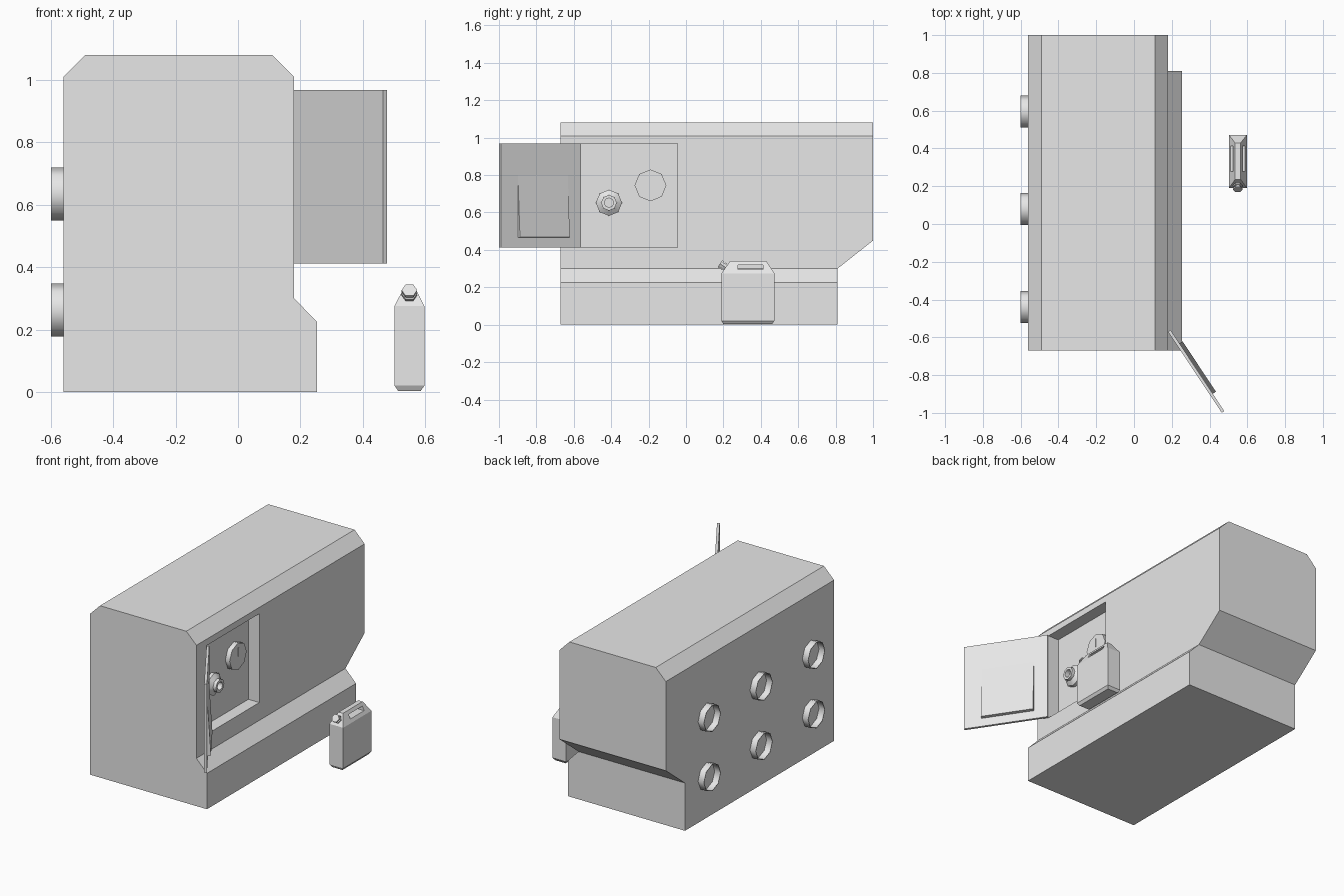
import bpy, bmesh, math
from mathutils import Vector, Matrix

old = bpy.data.objects.get("Cube")
if old:
    bpy.data.objects.remove(old, do_unlink=True)

grey = bpy.data.materials.new("plain grey")
grey.use_nodes = True
grey.diffuse_color = (0.8, 0.8, 0.8, 1)
for node in grey.node_tree.nodes:
    if node.type == 'BSDF_PRINCIPLED':
        node.inputs["Base Color"].default_value = (0.8, 0.8, 0.8, 1)


def finish(name, bm, smooth=False, fix=True):
    if fix:
        bmesh.ops.recalc_face_normals(bm, faces=bm.faces)
    me = bpy.data.meshes.new(name)
    bm.to_mesh(me)
    bm.free()
    me.materials.append(grey)
    for p in me.polygons:
        p.use_smooth = False
    ob = bpy.data.objects.new(name, me)
    bpy.context.collection.objects.link(ob)
    if smooth:
        bpy.ops.object.select_all(action='DESELECT')
        ob.select_set(True)
        bpy.context.view_layer.objects.active = ob
        bpy.ops.object.shade_smooth_by_angle(angle=math.radians(50))
    return ob


def loft(name, rings):
    """Closed solid skinned through rings with equal point counts."""
    bm = bmesh.new()
    loops = [[bm.verts.new(p) for p in r] for r in rings]
    n = len(loops[0])
    for a, b in zip(loops, loops[1:]):
        for i in range(n):
            j = (i + 1) % n
            bm.faces.new((a[i], a[j], b[j], b[i]))
    bm.faces.new(loops[0])
    bm.faces.new(loops[-1])
    return finish(name, bm)


def rect(x0, x1, y0, y1, z):
    return [(x0, y0, z), (x1, y0, z), (x1, y1, z), (x0, y1, z)]


def box(name, x, y, z):
    return loft(name, [rect(*x, *y, z[0]), rect(*x, *y, z[1])])


def lathe(name, profile, origin, axis, sides=8):
    """Turn (radius, distance) points around an axis; radius 0 closes an end."""
    bm = bmesh.new()
    rot = Vector(axis).to_track_quat('Z', 'Y').to_matrix().to_4x4()
    mat = Matrix.Translation(origin) @ rot
    loops = []
    for r, d in profile:
        if r == 0:
            loops.append([bm.verts.new(mat @ Vector((0, 0, d)))] * sides)
        else:
            loops.append([bm.verts.new(mat @ Vector((r * math.cos(t), r * math.sin(t), d)))
                          for t in (math.tau * i / sides for i in range(sides))])
    for a, b in zip(loops, loops[1:]):
        for i in range(sides):
            j = (i + 1) % sides
            vs = list(dict.fromkeys((a[i], a[j], b[j], b[i])))
            bm.faces.new(vs)
    return finish(name, bm, True, fix=False)


def cut(ob, cutter):
    mod = ob.modifiers.new("cut", 'BOOLEAN')
    mod.operation, mod.solver, mod.object = 'DIFFERENCE', 'EXACT', cutter
    bpy.ops.object.select_all(action='DESELECT')
    ob.select_set(True)
    bpy.context.view_layer.objects.active = ob
    bpy.ops.object.modifier_apply(modifier=mod.name)
    bpy.data.objects.remove(cutter, do_unlink=True)


# Housing: front profile run along y, rear underside and panel niche cut away
section = [(-0.56, 0), (0.253, 0), (0.253, 0.225), (0.18, 0.30), (0.18, 1.01),
           (0.11, 1.08), (-0.49, 1.08), (-0.56, 1.01)]
housing = loft("housing", [[(x, y, z) for x, z in section] for y in (-0.67, 1.0)])
wedge = [(0.81, -0.1), (0.81, 0.30), (1.0, 0.45), (1.1, 0.529), (1.1, -0.1)]
cut(housing, loft("rear_cutter", [[(x, y, z) for y, z in wedge] for x in (-1, 1)]))
cut(housing, box("niche_cutter", (0.104, 0.3), (-0.57, -0.045), (0.412, 0.97)))

# Open door with a sloped bump pressed into its inner face
hinge = Vector((0.18, -0.57, 0))
along = Vector((0.285, -0.43, 0)).normalized()
inward = Vector((-along.y, along.x, 0))


def on_door(s, t, z):
    return hinge + along * s + inward * t + Vector((0, 0, z))


loft("door", [[on_door(s, t, z) for s, t in ((0, 0), (0.515, 0), (0.515, 0.016), (0, 0.016))]
              for z in (0.412, 0.968)])
bump = [(0.010, 0.465), (0.036, 0.468), (0.016, 0.80), (0.010, 0.80)]
loft("door_bump", [[on_door(s, t, z) for t, z in bump] for s in (0.085, 0.405)])

# Fittings inside the niche
lathe("filler_nozzle", [(0.07, -0.005), (0.07, 0.02), (0.042, 0.04), (0.042, 0.06),
                        (0.025, 0.06), (0.025, 0.03), (0, 0.03)],
      (0.104, -0.412, 0.652), (1, 0, 0))
lathe("dial", [(0.085, -0.005), (0.085, 0.03), (0, 0.03)], (0.104, -0.19, 0.745), (1, 0, 0))
box("dial_needle", (0.133, 0.138), (-0.191, -0.189), (0.745, 0.80))

# Six open pipe stubs on the far side
for y in (-0.44, 0.08, 0.595):
    for z in (0.262, 0.635):
        lathe("pipe_stub", [(0.081, -0.005), (0.081, 0.04), (0.085, 0.04), (0.085, -0.005)][::-1],
              (-0.56, y, z), (-1, 0, 0))

# Fuel can with bevelled base, tapered top and a grip slot
cx = 0.55
can = loft("fuel_can", [rect(cx - 0.036, cx + 0.036, 0.2, 0.46, 0.003),
                        rect(cx - 0.048, cx + 0.048, 0.19, 0.472, 0.02),
                        rect(cx - 0.048, cx + 0.048, 0.19, 0.472, 0.275),
                        rect(cx - 0.015, cx + 0.015, 0.235, 0.43, 0.34)])
cut(can, box("grip_cutter", (0.4, 0.7), (0.277, 0.413), (0.295, 0.32)))
lathe("can_spout", [(0.017, -0.01), (0.017, 0.012), (0.025, 0.012), (0.025, 0.022), (0.017, 0.022),
                    (0.017, 0.031), (0.025, 0.031), (0.025, 0.041), (0, 0.041)],
      (cx, 0.215, 0.303), (0, -0.82, 0.57), 6)
